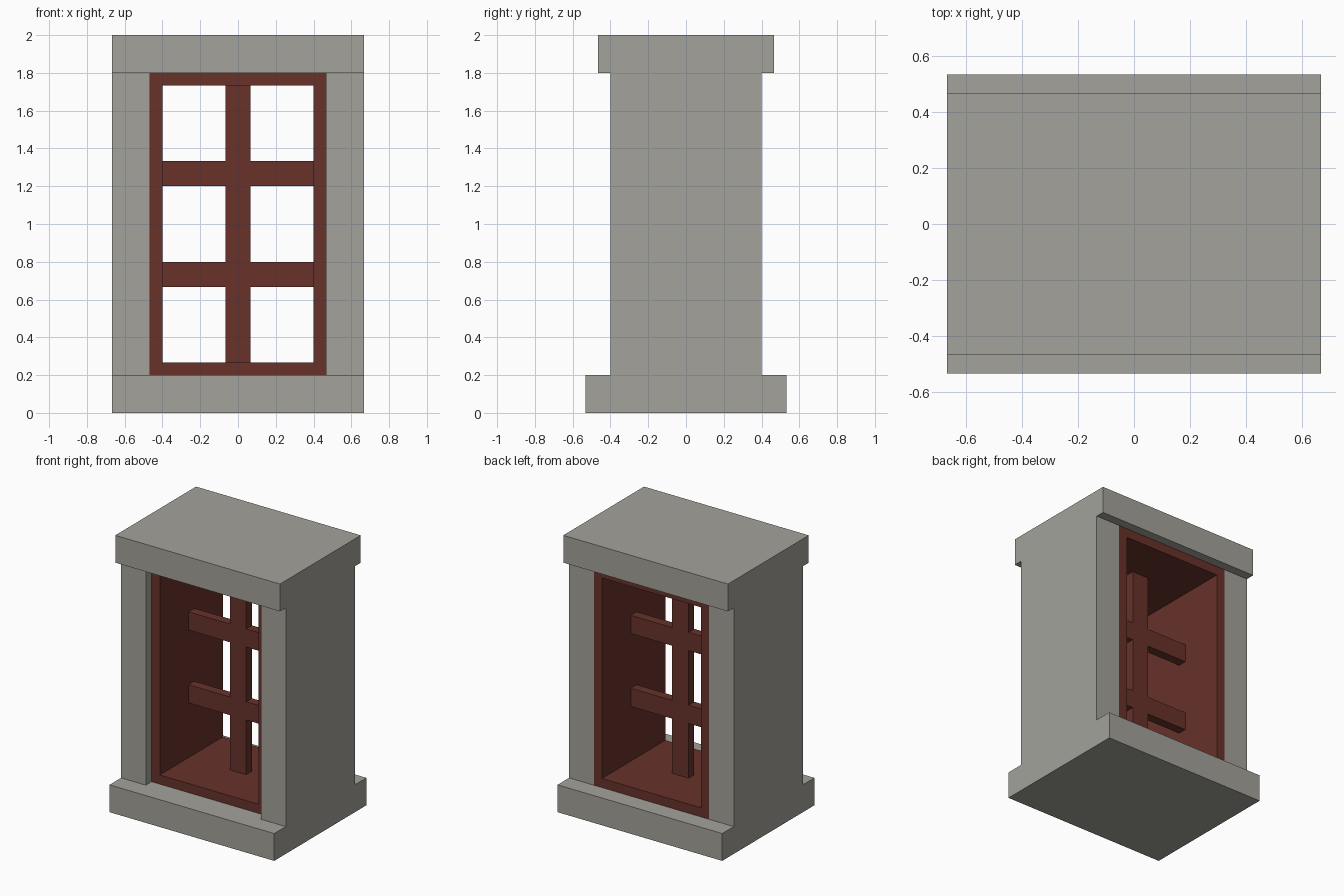
import bpy
import bmesh

if "Cube" in bpy.data.objects:
    bpy.data.objects.remove(bpy.data.objects["Cube"])


def material(name, rgb):
    m = bpy.data.materials.new(name)
    m.diffuse_color = (*rgb, 1)
    m.use_nodes = True
    m.node_tree.nodes["Principled BSDF"].inputs["Base Color"].default_value = m.diffuse_color
    return m


stone = material("grey stone", (0.367, 0.361, 0.328))
wood = material("red brown wood", (0.138, 0.032, 0.023))


def add_mesh(name, bm, mat):
    mesh = bpy.data.meshes.new(name)
    bmesh.ops.recalc_face_normals(bm, faces=bm.faces)
    bm.to_mesh(mesh)
    bm.free()
    mesh.materials.append(mat)
    ob = bpy.data.objects.new(name, mesh)
    bpy.context.collection.objects.link(ob)
    return ob


def box(name, mat, x, y, z):
    """Box from (min, max) ranges."""
    bm = bmesh.new()
    bmesh.ops.create_cube(bm, size=1)
    for v in bm.verts:
        v.co = [r[0] if c < 0 else r[1] for c, r in zip(v.co, (x, y, z))]
    return add_mesh(name, bm, mat)


W = 2 / 3       # half width of the surround
B = 1 / 15      # frame board and bar thickness
OUT = 7 / 15    # half width of the opening
IN = OUT - B    # half width inside the wooden frame

# Stone surround: sill, lintel and two jambs
box("sill", stone, (-W, W), (-8 / 15, 8 / 15), (0, 0.2))
box("lintel", stone, (-W, W), (-OUT, OUT), (1.8, 2))
box("left_jamb", stone, (-W, -OUT), (-0.4, 0.4), (0.2, 1.8))
box("right_jamb", stone, (OUT, W), (-0.4, 0.4), (0.2, 1.8))

# Wooden frame: deep rectangular tube, recessed at the front only
bm = bmesh.new()
rings = []
for y in (-1 / 3, 0.4):
    for hx, z0, z1 in ((OUT, 0.2, 1.8), (IN, 0.2 + B, 1.8 - B)):
        rings.append([bm.verts.new((x, y, z)) for x, z in
                      ((-hx, z0), (hx, z0), (hx, z1), (-hx, z1))])
front_out, front_in, back_out, back_in = rings
for a, b in ((front_out, front_in), (front_in, back_in),
             (back_in, back_out), (back_out, front_out)):
    for i in range(4):
        j = (i + 1) % 4
        bm.faces.new((a[i], a[j], b[j], b[i]))
add_mesh("window_frame", bm, wood)

# Glazing bars: one upright and two crossbars, split around the upright
box("upright_bar", wood, (-B, B), (0, B), (0.2 + B, 1.8 - B))
for level, z in (("lower", 2 / 3), ("upper", 1.2)):
    box(level + "_left_crossbar", wood, (-IN, -B), (0, B), (z, z + 2 * B))
    box(level + "_right_crossbar", wood, (B, IN), (0, B), (z, z + 2 * B))
